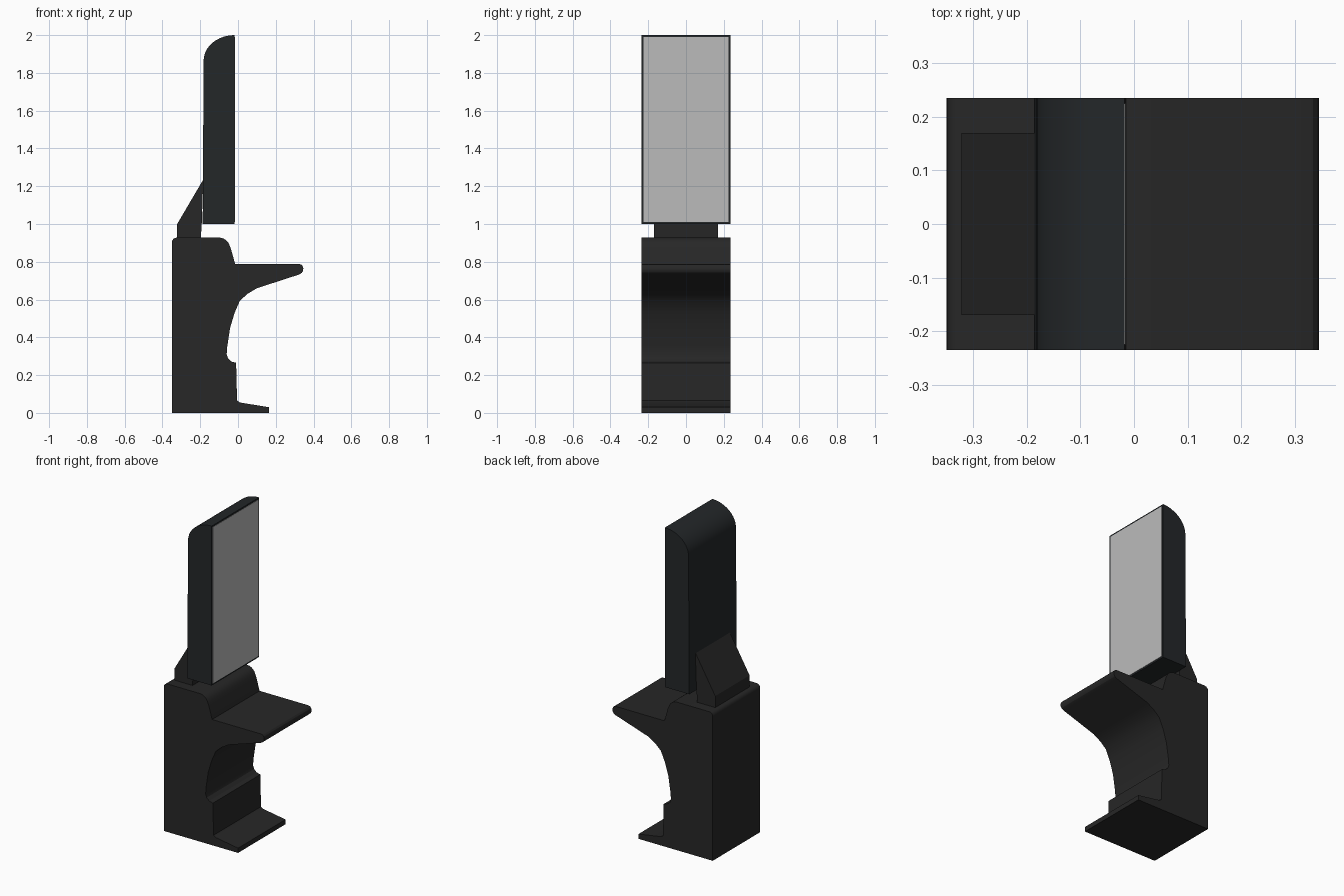
import bpy, bmesh, math

if "Cube" in bpy.data.objects:
    bpy.data.objects.remove(bpy.data.objects["Cube"])


def material(name, rgb):
    m = bpy.data.materials.new(name)
    m.diffuse_color = (*rgb, 1)
    m.use_nodes = True
    m.node_tree.nodes["Principled BSDF"].inputs["Base Color"].default_value = m.diffuse_color
    return m


def extrude_profile(name, points, half_width, mat):
    """Extrude an x-z outline symmetrically along y."""
    bm = bmesh.new()
    face = bm.faces.new([bm.verts.new((x, -half_width, z)) for x, z in points])
    new = bmesh.ops.extrude_face_region(bm, geom=[face])["geom"]
    bmesh.ops.translate(bm, vec=(0, 2 * half_width, 0),
                        verts=[v for v in new if isinstance(v, bmesh.types.BMVert)])
    bmesh.ops.recalc_face_normals(bm, faces=bm.faces)
    mesh = bpy.data.meshes.new(name)
    bm.to_mesh(mesh)
    bm.free()
    ob = bpy.data.objects.new(name, mesh)
    bpy.context.collection.objects.link(ob)
    mesh.materials.append(mat)
    bpy.ops.object.select_all(action='DESELECT')
    ob.select_set(True)
    bpy.context.view_layer.objects.active = ob
    bpy.ops.object.shade_smooth_by_angle(angle=math.radians(25))
    return ob


def arc(cx, cz, rx, rz, a0, a1, n=6):
    angles = [math.radians(a0 + (a1 - a0) * i / n) for i in range(n + 1)]
    return [(cx + rx * math.cos(a), cz + rz * math.sin(a)) for a in angles]


black = material("black_plastic", (0.02, 0.02, 0.02))
housing_black = material("housing_black", (0.017, 0.02, 0.022))
glass = material("screen_grey", (0.5, 0.5, 0.5))

# Pedestal: foot, kick plate, scooped front, shelf and rounded top
pedestal = [(-0.35, 0), (0.165, 0), (0.165, 0.03), (0.01, 0.055), (-0.005, 0.065), (-0.01, 0.265)]
pedestal += [(-0.035, 0.272), (-0.053, 0.288), (-0.06, 0.31), (-0.057, 0.35)]
pedestal += [(-0.042, 0.45), (-0.018, 0.53), (0.01, 0.594), (0.05, 0.63), (0.10, 0.66)]
pedestal += [(0.325, 0.733)] + arc(0.325, 0.762, 0.021, 0.026, -50, 90, 5)
pedestal += [(-0.015, 0.788), (-0.038, 0.87)] + arc(-0.10, 0.868, 0.058, 0.06, 20, 90, 5)
pedestal += arc(-0.325, 0.903, 0.025, 0.025, 90, 180, 4)
extrude_profile("pedestal", pedestal, 0.235, black)

# Wedge bracket holding the display
extrude_profile("display_bracket",
                [(-0.322, 0.92), (-0.197, 0.92), (-0.192, 1.0), (-0.184, 1.235), (-0.322, 1.0)],
                0.17, black)

# Display housing with rounded upper back edge
housing = [(-0.187, 1.0), (-0.018, 1.0), (-0.018, 2.0)]
housing += arc(-0.018, 1.865, 0.164, 0.135, 93, 180, 10)
extrude_profile("display_housing", housing, 0.235, housing_black)

# Screen panel set in a thin bezel
extrude_profile("screen", [(-0.03, 1.01), (-0.016, 1.01), (-0.016, 1.99), (-0.03, 1.99)],
                0.225, glass)
